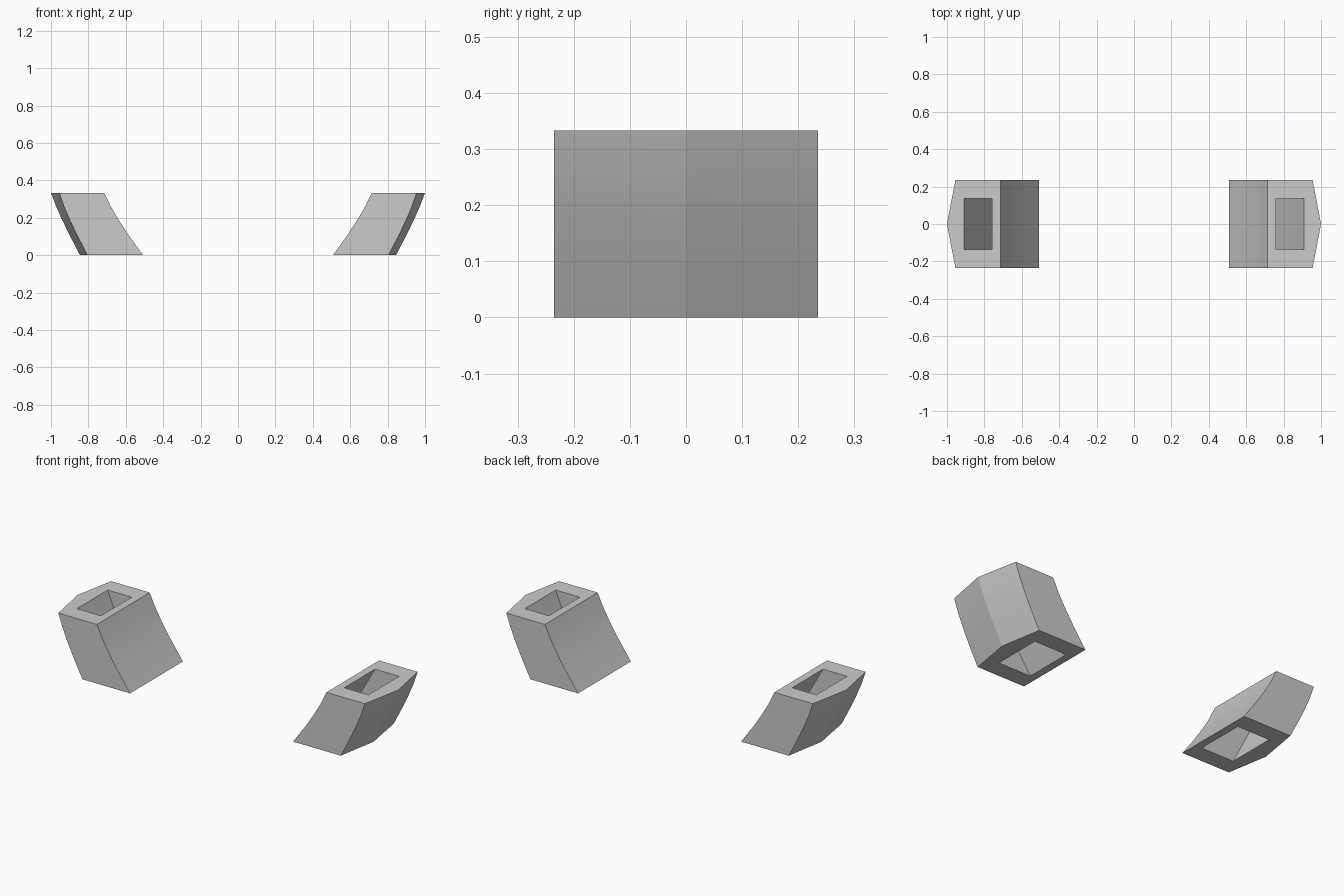
import bpy, bmesh
from math import radians

if "Cube" in bpy.data.objects:
    bpy.data.objects.remove(bpy.data.objects["Cube"])

HALF_DEPTH, HOLE_HALF = 0.235, 0.137

# height, inner wall x, outer shoulder x, outer ridge x
LEVELS = [(0.0, 0.508, 0.805, 0.845),
          (0.11, 0.587, 0.862, 0.902),
          (0.19, 0.639, 0.900, 0.941),
          (0.26, 0.680, 0.930, 0.972),
          (0.333, 0.715, 0.955, 1.0)]
# height, inner and outer x of the rectangular channel
HOLE = [(0.333, 0.758, 0.908), (0.19, 0.677, 0.848), (0.0, 0.55, 0.75)]


def ring(inner, shoulder, ridge, half, z):
    return [(inner, -half, z), (shoulder, -half, z), (ridge, 0, z),
            (shoulder, half, z), (inner, half, z), (inner, 0, z)]


# Closed sweep: up the outside, across the top, down the channel, across the base
rings = [ring(a, b, c, HALF_DEPTH, z) for z, a, b, c in LEVELS]
rings += [ring(a, b, b, HOLE_HALF, z) for z, a, b in HOLE]

bm = bmesh.new()
loops = [[bm.verts.new(p) for p in r] for r in rings]
for k, low in enumerate(loops):
    high = loops[(k + 1) % len(loops)]
    for i in range(6):
        j = (i + 1) % 6
        bm.faces.new((low[i], low[j], high[j], high[i]))
bmesh.ops.recalc_face_normals(bm, faces=bm.faces)

mesh = bpy.data.meshes.new("hollow_slanted_sleeves")
bm.to_mesh(mesh)
bm.free()
sleeves = bpy.data.objects.new("hollow_slanted_sleeves", mesh)
bpy.context.collection.objects.link(sleeves)

# Soft shading along the curve, crisp corners
bpy.context.view_layer.objects.active = sleeves
sleeves.select_set(True)
bpy.ops.object.shade_smooth_by_angle(angle=radians(12))

# Matching sleeve on the other side
mirror = sleeves.modifiers.new("mirror", 'MIRROR')
mirror.use_axis = (True, False, False)
mirror.use_mirror_merge = False
